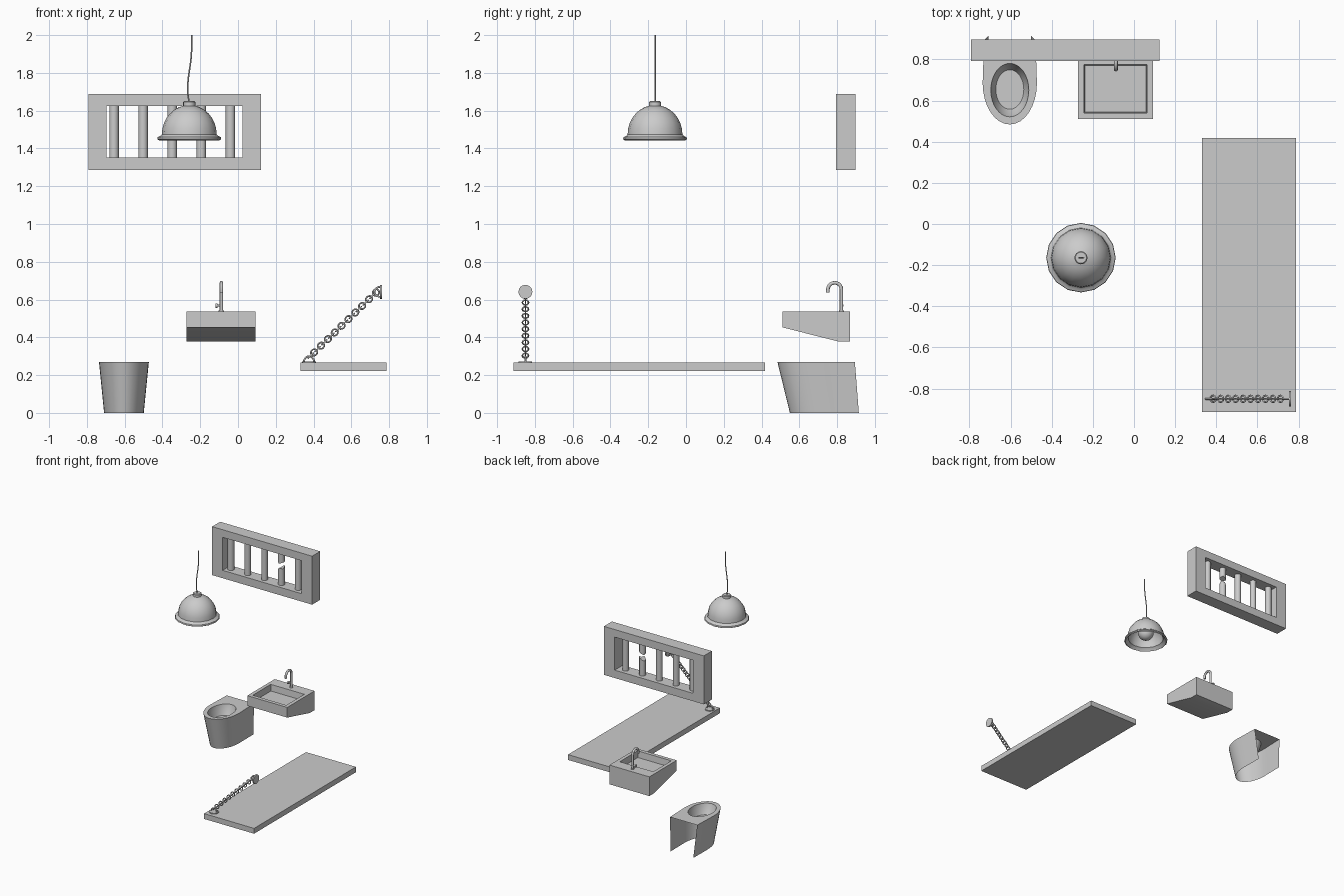
import bpy, bmesh, math, random
from math import sin, cos, pi
from mathutils import Vector, Matrix

if "Cube" in bpy.data.objects:
    bpy.data.objects.remove(bpy.data.objects["Cube"])

random.seed(4)


def mesh_obj(name, bm, angle=35, recalc=True):
    if recalc:
        bmesh.ops.recalc_face_normals(bm, faces=bm.faces)
    me = bpy.data.meshes.new(name)
    bm.to_mesh(me)
    bm.free()
    ob = bpy.data.objects.new(name, me)
    bpy.context.collection.objects.link(ob)
    bpy.ops.object.select_all(action='DESELECT')
    ob.select_set(True)
    bpy.context.view_layer.objects.active = ob
    bpy.ops.object.shade_smooth_by_angle(angle=math.radians(angle))
    return ob


def loft(name, rings, closed=False, caps=(), skip=None, angle=35):
    """Bridge rings of equal size; caps are (ring, indices)."""
    bm = bmesh.new()
    vs = [[bm.verts.new(p) for p in r] for r in rings]
    n, m = len(rings[0]), len(rings)
    for i in range(m if closed else m - 1):
        a, b = vs[i], vs[(i + 1) % m]
        for j in range(n):
            if not (skip and skip(i, j)):
                k = (j + 1) % n
                bm.faces.new((a[j], a[k], b[k], b[j]))
    for r, idx in caps:
        bm.faces.new([vs[r][i] for i in idx])
    return mesh_obj(name, bm, angle)


def box(name, x0, x1, y0, y1, z0, z1):
    rings = [[(x0, y0, z), (x1, y0, z), (x1, y1, z), (x0, y1, z)] for z in (z0, z1)]
    return loft(name, rings, caps=((0, range(4)), (1, range(4))))


def lathe(name, x, y, prof, n=16, closed=False, caps=()):
    rings = [[(x + r * cos(2 * pi * j / n), y + r * sin(2 * pi * j / n), z)
              for j in range(n)] for r, z in prof]
    return loft(name, rings, closed, [(c, range(n)) for c in caps])


def tube(name, pts, r, smooth=True):
    cu = bpy.data.curves.new(name, 'CURVE')
    cu.dimensions = '3D'
    cu.bevel_depth, cu.bevel_resolution, cu.use_fill_caps = r, 2, True
    sp = cu.splines.new('POLY')
    sp.points.add(len(pts) - 1)
    for p, c in zip(sp.points, pts):
        p.co = (*c, 1)
    ob = bpy.data.objects.new(name, cu)
    bpy.context.collection.objects.link(ob)
    bpy.ops.object.select_all(action='DESELECT')
    ob.select_set(True)
    bpy.context.view_layer.objects.active = ob
    bpy.ops.object.convert(target='MESH')
    bpy.ops.object.shade_smooth_by_angle(angle=math.radians(50))
    return ob


# Barred window: rectangular frame
def rect(x0, x1, z0, z1, y):
    return [(x0, y, z0), (x1, y, z0), (x1, y, z1), (x0, y, z1)]

outer, inner = (-0.792, 0.123, 1.287, 1.688), (-0.695, 0.024, 1.352, 1.625)
loft("window_frame", [rect(*outer, 0.793), rect(*outer, 0.898),
                      rect(*inner, 0.898), rect(*inner, 0.793)], closed=True)


# Bars, the fourth one snapped with jagged ends
def bar(name, x, z0, z1, jag0=0, jag1=0):
    ob = lathe(name, x, 0.845, [(0.025, z0), (0.025, z1)], 12, caps=(0, 1))
    for v in ob.data.vertices:
        j = jag0 if v.co.z < (z0 + z1) / 2 else jag1
        v.co.z += j * (random.uniform(-1, 1) + (v.co.x - x) / 0.025)

for i in range(5):
    x = -0.656 + 0.154 * i
    if i == 3:
        bar("broken_bar_lower", x, 1.34, 1.49, jag1=0.009)
        bar("broken_bar_upper", x, 1.54, 1.635, jag0=0.009)
    else:
        bar(f"window_bar_{i}", x, 1.34, 1.635)

# Hanging lamp: shade shell with flared rim, cap, bulb, cord
LX, LY = -0.258, -0.164
dome = [(0.145 * cos(a), 1.475 + 0.155 * sin(a)) for a in [pi / 2 * k / 8 for k in range(8)]]
prof = [(0.160, 1.443), (0.169, 1.449), (0.167, 1.460), (0.153, 1.466)] + dome + [(0.012, 1.631)]
prof += [(0.012, 1.622)] + [(r * 0.94, z - 0.009) for r, z in reversed(dome)] + [(0.15, 1.455)]
lathe("lamp_shade", LX, LY, prof, 16, closed=True)
lathe("lamp_cap", LX, LY, [(0.032, 1.62), (0.032, 1.645), (0.027, 1.65)], 16, caps=(0, 2))
bm = bmesh.new()
bmesh.ops.create_uvsphere(bm, u_segments=16, v_segments=10, radius=0.062,
                          matrix=Matrix.Translation((LX, LY, 1.52)))
mesh_obj("lamp_bulb", bm)
lathe("bulb_socket", LX, LY, [(0.028, 1.56), (0.028, 1.625)], 12, caps=(0, 1))
tube("lamp_cord", [(x, LY, z) for x, z in
                   ((-0.259, 1.645), (-0.266, 1.69), (-0.266, 1.74), (-0.261, 1.79), (-0.253, 1.84),
                    (-0.247, 1.89), (-0.245, 1.94), (-0.246, 2.0))], 0.004)


# Sink: wedge body with recessed basin
def ring6(x0, x1, f, m, b, zf, zm, zb):
    return [(x0, f, zf), (x1, f, zf), (x1, m, zm), (x1, b, zb), (x0, b, zb), (x0, m, zm)]

loft("sink", [ring6(-0.272, 0.093, 0.51, 0.806, 0.868, 0.453, 0.378, 0.378),
              ring6(-0.272, 0.093, 0.51, 0.806, 0.868, 0.537, 0.537, 0.537),
              ring6(-0.243, 0.064, 0.54, 0.70, 0.775, 0.537, 0.537, 0.537),
              ring6(-0.238, 0.059, 0.545, 0.70, 0.77, 0.485, 0.485, 0.485)],
     caps=((0, (0, 1, 2, 5)), (0, (5, 2, 3, 4)), (3, range(6))))

# Faucet: gooseneck pipe, base ring and small handle
FX, FY = -0.088, 0.823
arc = [(FX, FY - 0.036 + 0.036 * cos(a), 0.653 + 0.036 * sin(a)) for a in [pi * k / 10 for k in range(11)]]
tube("faucet_pipe", [(FX, FY, 0.53)] + arc + [(FX, FY - 0.072, 0.637)], 0.0095)
lathe("faucet_base", FX, FY, [(0.014, 0.535), (0.014, 0.543)], 12, caps=(0, 1))
tube("faucet_stem", [(FX, FY, 0.568), (FX - 0.025, FY, 0.568)], 0.005)
tube("faucet_handle", [(FX - 0.020, FY, 0.568), (FX - 0.032, FY, 0.568)], 0.012)

# Toilet: open-backed tapered shell with an oval bowl
TX, N = -0.604, 32


def outline(rx, rback, cy, front, back, z):
    pts = []
    for j in range(N):
        t = 2 * pi * j / N
        c, s = cos(t), sin(t)
        if j > N // 2:
            pts.append((TX + rx * c, cy + (cy - front) * s, z))
        else:
            k = max(-1, min(1, c * 2 ** 0.5))
            u = min(1, s * 2 ** 0.5)
            if j in (0, N // 2):
                u = 0
            pts.append((TX + k * (rx + (rback - rx) * u), cy + (back - cy) * u, z))
    return pts


def oval(rx, ry, cy, z):
    return [(TX + rx * cos(2 * pi * j / N), cy + ry * sin(2 * pi * j / N), z) for j in range(N)]

loft("toilet", [outline(0.105, 0.103, 0.73, 0.550, 0.915, 0),
                outline(0.132, 0.125, 0.685, 0.484, 0.894, 0.27),
                oval(0.0925, 0.13, 0.651, 0.27), oval(0.086, 0.12, 0.652, 0.235),
                oval(0.068, 0.096, 0.654, 0.19)],
     caps=((4, range(N)),), skip=lambda i, j: i == 0 and N // 8 <= j < 3 * N // 8)

# Bed slab
box("bed_slab", 0.33, 0.787, -0.914, 0.418, 0.222, 0.266)

# Chain anchors: discs with half rings on bed and wall
CY = -0.85
lathe("bed_anchor_plate", 0.376, CY, [(0.036, 0.264), (0.036, 0.273)], 16, caps=(0, 1))
tube("bed_anchor_ring", [(0.376 + 0.027 * cos(a), CY, 0.270 + 0.03 * sin(a))
                         for a in [pi * k / 10 for k in range(11)]], 0.005)
tube("wall_anchor_ring", [(0.756 - 0.034 * sin(a), CY, 0.641 + 0.027 * cos(a))
                          for a in [pi * k / 10 for k in range(11)]], 0.005)
bm = bmesh.new()
bmesh.ops.create_cone(bm, cap_ends=True, segments=16, radius1=0.037, radius2=0.037, depth=0.01,
                      matrix=Matrix.Translation((0.758, CY, 0.641)) @ Matrix.Rotation(pi / 2, 4, 'Y'))
mesh_obj("wall_anchor_plate", bm)

# Chain: alternating links along the diagonal
a, b, links = Vector((0.385, CY, 0.303)), Vector((0.73, CY, 0.637)), 20
tilt = math.atan2(b.z - a.z, b.x - a.x)
bpy.ops.mesh.primitive_torus_add(major_segments=12, minor_segments=6,
                                 major_radius=0.0165, minor_radius=0.0042)
first = bpy.context.object
first.name = "chain_link_0"
bpy.ops.object.shade_smooth()
for i in range(links):
    ob = first if i == 0 else bpy.data.objects.new(f"chain_link_{i}", first.data)
    if i:
        bpy.context.collection.objects.link(ob)
    ob.matrix_world = (Matrix.Translation(a.lerp(b, i / (links - 1)))
                       @ Matrix.Rotation(-tilt, 4, 'Y')
                       @ Matrix.Rotation(pi / 2 * (i % 2), 4, 'X')
                       @ Matrix.Diagonal((1.1, 1, 1, 1)))
